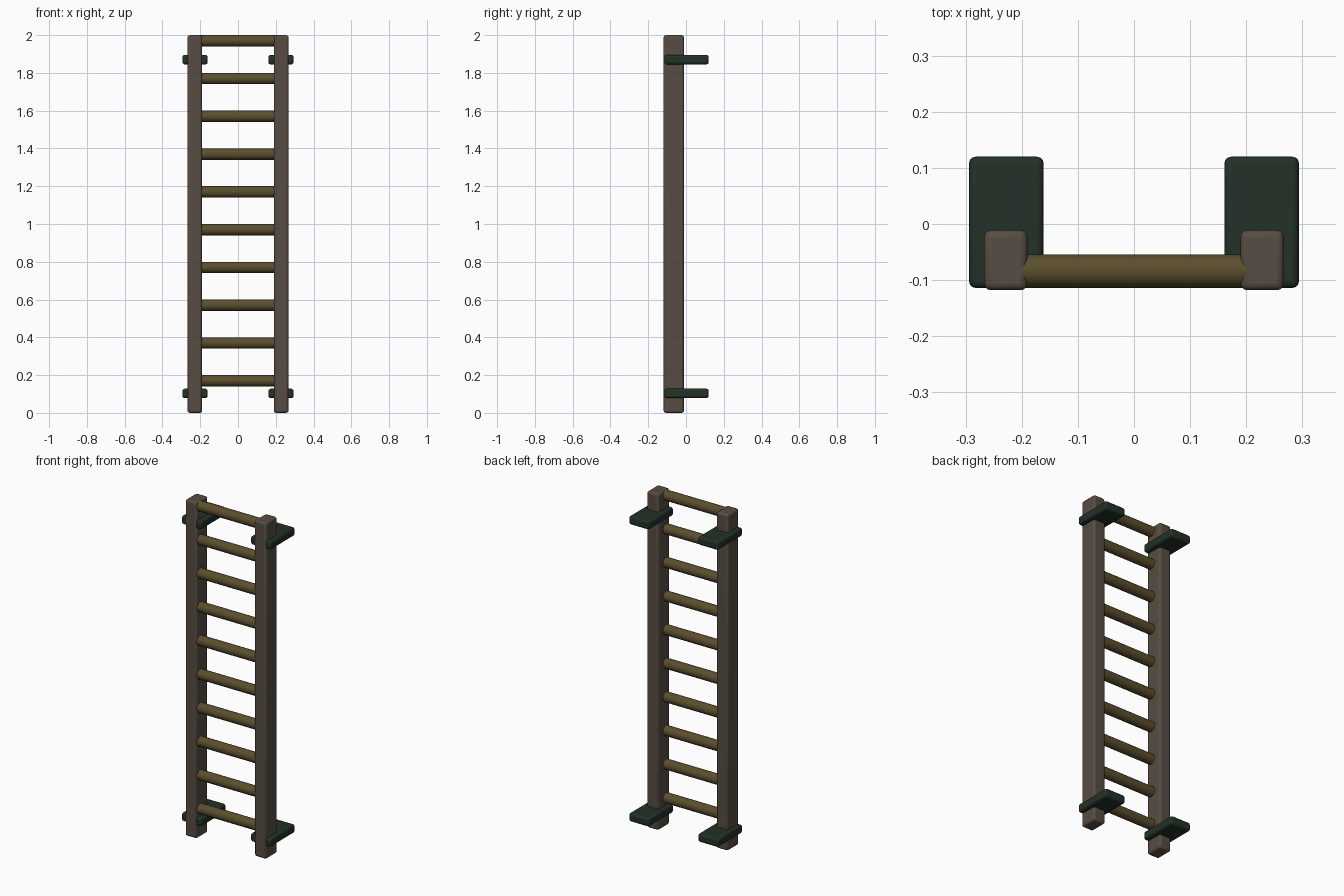
import bpy
import math

if "Cube" in bpy.data.objects:
    bpy.data.objects.remove(bpy.data.objects["Cube"])


def material(name, rgb):
    m = bpy.data.materials.new(name)
    m.diffuse_color = (*rgb, 1.0)
    m.use_nodes = True
    m.node_tree.nodes["Principled BSDF"].inputs["Base Color"].default_value = m.diffuse_color
    return m


rail_mat = material("brown wood", (0.096, 0.074, 0.056))
rung_mat = material("olive wood", (0.105, 0.076, 0.027))
bracket_mat = material("dark green metal", (0.016, 0.031, 0.020))


def rounded_box(name, lo, hi, bevel, mat):
    centre = [(a + b) / 2 for a, b in zip(lo, hi)]
    bpy.ops.mesh.primitive_cube_add(size=1, location=centre)
    ob = bpy.context.object
    ob.name = name
    ob.scale = [b - a for a, b in zip(lo, hi)]
    bpy.ops.object.transform_apply(location=False, rotation=False, scale=True)
    mod = ob.modifiers.new("round edges", 'BEVEL')
    mod.width = bevel
    mod.segments = 3
    ob.data.materials.append(mat)
    bpy.ops.object.shade_smooth_by_angle(angle=math.radians(35))
    return ob


# Side rails, each with an upper and a lower wall bracket
for side, sign in (("left", -1), ("right", 1)):
    def span(a, b):
        return sorted((sign * a, sign * b))
    x0, x1 = span(0.19, 0.267)
    rounded_box(f"{side}_rail", (x0, -0.118, 0), (x1, -0.011, 2.0), 0.012, rail_mat)
    x0, x1 = span(0.161, 0.294)
    for level, z in (("lower", 0.103), ("upper", 1.87)):
        rounded_box(f"{side}_{level}_bracket", (x0, -0.114, z - 0.025),
                    (x1, 0.12, z + 0.025), 0.012, bracket_mat)

# Ten evenly spaced round rungs, ends set into the rails
for i in range(10):
    bpy.ops.mesh.primitive_cylinder_add(
        vertices=32, radius=0.03, depth=0.42,
        location=(0, -0.084, 0.17 + 0.2 * i), rotation=(0, math.pi / 2, 0))
    rung = bpy.context.object
    rung.name = f"rung_{i + 1}"
    rung.data.materials.append(rung_mat)
    bpy.ops.object.shade_smooth_by_angle(angle=math.radians(35))
